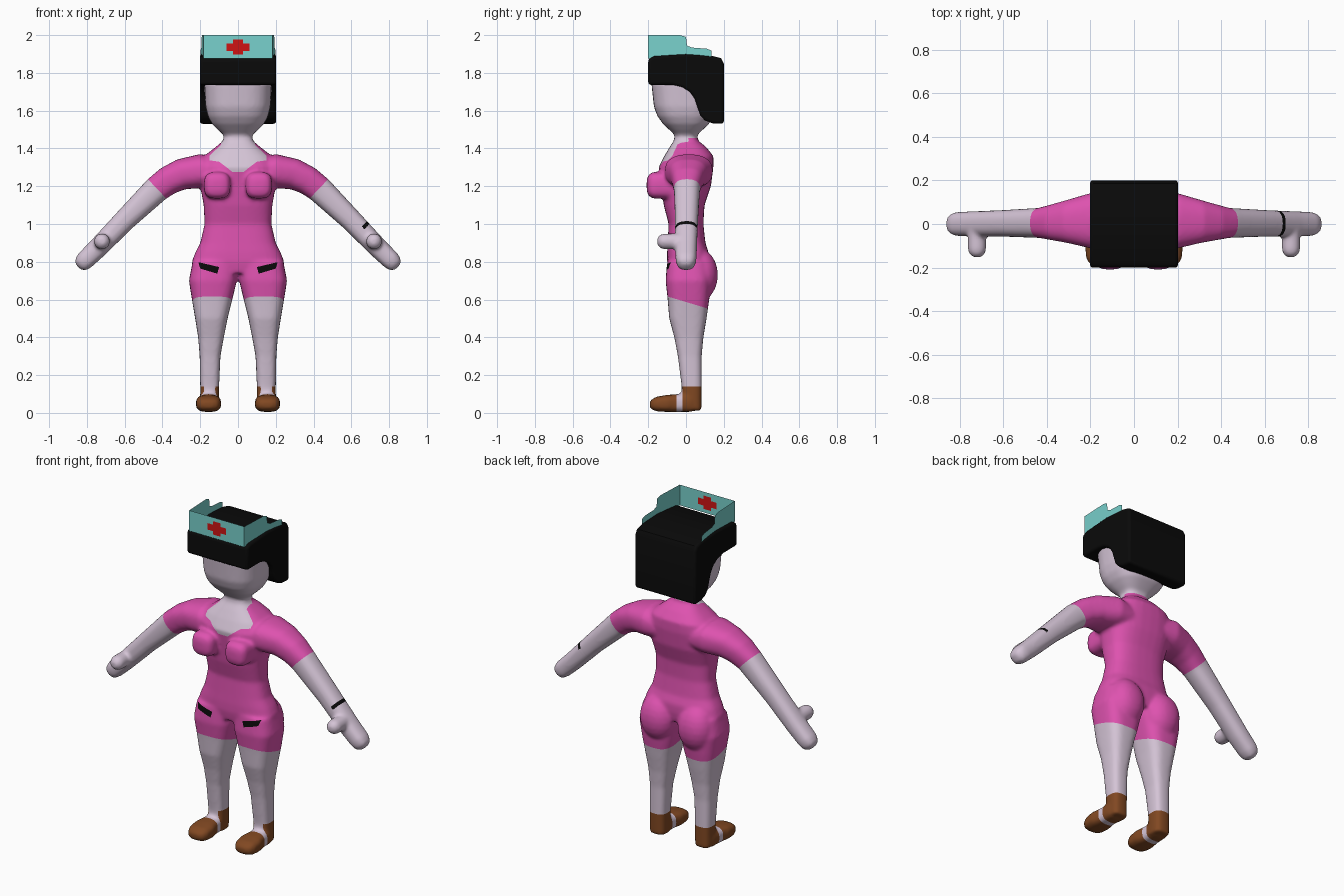
import bpy, bmesh, math
from mathutils import Vector

cube = bpy.data.objects.get("Cube")
if cube:
    bpy.data.objects.remove(cube)

X, Y, Z = Vector((1, 0, 0)), Vector((0, 1, 0)), Vector((0, 0, 1))


def material(name, rgb):
    m = bpy.data.materials.new(name)
    m.use_nodes = True
    m.diffuse_color = (*rgb, 1)
    m.node_tree.nodes["Principled BSDF"].inputs["Base Color"].default_value = (*rgb, 1)
    return m


skin = material("skin", (0.66, 0.55, 0.67))
pink = material("pink_cloth", (0.73, 0.085, 0.43))
black = material("black", (0.003, 0.003, 0.003))
brown = material("brown_leather", (0.22, 0.065, 0.016))
teal = material("teal_cloth", (0.19, 0.64, 0.61))
red = material("red", (0.62, 0.007, 0.007))


def finish(name, bm, mats, angle=40):
    me = bpy.data.meshes.new(name)
    bm.to_mesh(me)
    bm.free()
    ob = bpy.data.objects.new(name, me)
    bpy.context.collection.objects.link(ob)
    for m in mats:
        me.materials.append(m)
    bpy.ops.object.select_all(action="DESELECT")
    ob.select_set(True)
    bpy.context.view_layer.objects.active = ob
    bpy.ops.object.shade_smooth_by_angle(angle=math.radians(angle))
    return ob


def loft(bm, rings, power=2.5, n=32):
    """Closed skin through rounded-box rings given as (centre, half axis u, half axis v)."""
    loops = []
    for c, u, v in rings:
        loop = []
        for i in range(n):
            a = math.tau * i / n
            p, q = math.cos(a), math.sin(a)
            p = math.copysign(abs(p) ** (2 / power), p)
            q = math.copysign(abs(q) ** (2 / power), q)
            loop.append(bm.verts.new(c + u * p + v * q))
        loops.append(loop)
    faces = [bm.faces.new(loops[0]), bm.faces.new(loops[-1])]
    for a, b in zip(loops, loops[1:]):
        for i in range(n):
            j = (i + 1) % n
            faces.append(bm.faces.new((a[i], a[j], b[j], b[i])))
    bmesh.ops.recalc_face_normals(bm, faces=faces)


bm = bmesh.new()

# Torso, neck and head: z, centre y, half width, half depth
trunk = [(0.74, 0.01, 0.2, 0.1), (0.8, 0.01, 0.245, 0.11), (0.85, 0.01, 0.226, 0.11),
         (0.9, 0.003, 0.2, 0.1), (1.0, 0, 0.177, 0.092), (1.1, -0.01, 0.182, 0.108),
         (1.2, 0, 0.2, 0.132), (1.3, 0, 0.21, 0.145), (1.36, 0.015, 0.18, 0.13),
         (1.41, 0.01, 0.115, 0.095), (1.44, 0, 0.08, 0.065), (1.47, 0, 0.074, 0.058),
         (1.5, 0, 0.108, 0.09), (1.53, 0, 0.138, 0.122), (1.57, -0.003, 0.16, 0.148),
         (1.62, -0.003, 0.172, 0.167), (1.74, -0.003, 0.179, 0.18), (1.82, 0, 0.17, 0.17)]
loft(bm, [(Vector((0, y, z)), X * w, Y * d) for z, y, w, d in trunk], 2.7)

# Arm: x, y, z, half thickness, half depth
arm = [(0.08, 0.01, 1.27, 0.07, 0.12), (0.2, 0.015, 1.28, 0.09, 0.127),
       (0.3, 0.012, 1.263, 0.082, 0.1), (0.37, 0.008, 1.23, 0.076, 0.083),
       (0.43, 0.005, 1.185, 0.071, 0.069), (0.6, 0.003, 1.02, 0.058, 0.061),
       (0.74, 0, 0.875, 0.053, 0.058), (0.81, 0, 0.808, 0.05, 0.055),
       (0.832, 0, 0.785, 0.042, 0.046), (0.845, 0, 0.772, 0.022, 0.024)]
# Leg: z, centre x, half width, centre y, half depth
leg = [(0.012, 0.15, 0.05, 0.03, 0.052), (0.14, 0.15, 0.05, 0.03, 0.053),
       (0.3, 0.148, 0.055, 0.02, 0.063), (0.4, 0.143, 0.068, 0.015, 0.077),
       (0.5, 0.141, 0.086, 0.01, 0.099), (0.6, 0.137, 0.107, 0.013, 0.11),
       (0.7, 0.133, 0.127, 0.012, 0.12), (0.8, 0.12, 0.12, 0.01, 0.11)]
# Foot: y, half width, centre z, half height
foot = [(0.03, 0.05, 0.052, 0.047), (-0.05, 0.056, 0.052, 0.047), (-0.1, 0.068, 0.05, 0.045),
        (-0.155, 0.064, 0.047, 0.039), (-0.182, 0.05, 0.045, 0.027), (-0.192, 0.028, 0.044, 0.014)]
thumb = [(0, 0.042), (-0.12, 0.042), (-0.14, 0.034), (-0.152, 0.018)]
bust = [(-0.07, 0.072), (-0.175, 0.07), (-0.198, 0.056), (-0.208, 0.03)]

for s in (1, -1):
    pts = [Vector((s * x, y, z)) for x, y, z, _, _ in arm]
    rings = []
    for i, (_, _, _, t, d) in enumerate(arm):
        along = (pts[min(i + 1, len(pts) - 1)] - pts[max(i - 1, 0)]).normalized()
        rings.append((pts[i], along.cross(Y).normalized() * t, Y * d))
    loft(bm, rings, 2.5)
    loft(bm, [(Vector((s * x, y, z)), X * w, Y * d) for z, x, w, y, d in leg], 3)
    loft(bm, [(Vector((s * 0.156, y, z)), X * w, Z * h) for y, w, z, h in foot], 3)
    loft(bm, [(Vector((s * 0.72, y, 0.908)), X * r, Z * r) for y, r in thumb], 2)
    loft(bm, [(Vector((s * 0.11, y, 1.205)), X * r, Z * r) for y, r in bust], 3)
    # Buttock
    b = [(math.cos(math.pi * k / 12), math.sin(math.pi * k / 12)) for k in range(1, 12)]
    loft(bm, [(Vector((s * 0.125, 0.066, 0.73 + 0.14 * c)), X * 0.11 * r, Y * 0.103 * r)
              for c, r in b], 2.2)

# Fuse the parts into one smooth body
draft = finish("body_draft", bm, [])
fuse = draft.modifiers.new("fuse", "REMESH")
fuse.mode = "VOXEL"
fuse.voxel_size = 0.0095
soften = draft.modifiers.new("soften", "SMOOTH")
soften.factor = 0.5
soften.iterations = 8
graph = bpy.context.evaluated_depsgraph_get()
fused = bpy.data.meshes.new_from_object(draft.evaluated_get(graph))
bm = bmesh.new()
bm.from_mesh(fused)
bpy.data.objects.remove(draft)
bpy.data.meshes.remove(fused)


def cut(point, normal, where):
    """Slice the faces that satisfy a rule, so a colour border runs straight."""
    geom = set()
    for f in bm.faces:
        if where(f.calc_center_median()):
            geom.update((f, *f.verts, *f.edges))
    bmesh.ops.bisect_plane(bm, geom=list(geom), plane_co=point, plane_no=normal, dist=1e-5)


def cut_line(a, b, s):
    """Slice the front along a line between two (x, z) points on side s."""
    p, q = Vector((s * a[0], 0, a[1])), Vector((s * b[0], 0, b[1]))
    mid, reach = (p + q) / 2, (q - p).length / 2 + 0.015
    cut(p, (q - p).cross(Y).normalized(),
        lambda c: c.y < 0.02 and math.hypot(c.x - mid.x, c.z - mid.z) < reach)


neckline = [(0.03, 1.275), (0.06, 1.3), (0.1, 1.33), (0.15, 1.337), (0.152, 1.36),
            (0.09, 1.42), (0.085, 1.455)]
pocket = [(0.1, 0.772), (0.21, 0.798), (0.2, 0.764), (0.11, 0.737)]
sleeve_point, arm_dir = Vector((0.432, 0, 1.19)), Vector((0.725, 0, -0.69))
hem_dir = Vector((0, 0.3, 1))
hem = 0.587
band = (0.302, 0.322)

for s in (1, -1):
    for a, b in zip(neckline, neckline[1:]):
        cut_line(a, b, s)
    for a, b in zip(pocket, pocket[1:] + pocket[:1]):
        cut_line(a, b, s)
    cut((s * sleeve_point.x, 0, sleeve_point.z), (s * arm_dir.x, 0, arm_dir.z),
        lambda c: s * c.x > 0.3)
for t in band:
    cut(sleeve_point + arm_dir * t, arm_dir, lambda c: c.x > 0.5)
cut((0, 0, hem), hem_dir, lambda c: c.z < 0.75 and abs(c.x) < 0.35)
cut((0, 0, 0.14), Z, lambda c: c.z < 0.3)
cut((0, 0, 1.455), Z, lambda c: 1.4 < c.z < 1.5)
cut((0, 0, 1.275), Z, lambda c: 1.2 < c.z < 1.3 and abs(c.x) < 0.06 and c.y < 0)
for y in (-0.05, -0.018):
    cut((0, y, 0), Y, lambda c: c.z < 0.16)


def in_neckline(x, z):
    for (x0, z0), (x1, z1) in zip(neckline, neckline[1:]):
        if z0 <= z <= z1:
            return x < x0 + (x1 - x0) * (z - z0) / (z1 - z0)
    return False


def in_pocket(x, z):
    return all((x1 - x0) * (z - z0) - (z1 - z0) * (x - x0) <= 0
               for (x0, z0), (x1, z1) in zip(pocket, pocket[1:] + pocket[:1]))


def body_colour(f):
    c = f.calc_center_median()
    x = abs(c.x)
    along = (Vector((x, 0, c.z)) - sleeve_point).dot(arm_dir)
    if x > 0.3 and along > 0:  # bare arm, with a band on the left wrist
        outer = f.normal.dot(Vector((0.69, 0, 0.725))) > 0.25
        return 2 if c.x > 0 and outer and band[0] < along < band[1] else 0
    if c.z > 1.455 or (c.y < 0.01 and in_neckline(x, c.z)):
        return 0
    if c.dot(hem_dir) > hem:
        return 2 if c.y < 0 and in_pocket(x, c.z) else 1
    if c.z < 0.14 and (c.y < -0.05 or c.y > -0.018):
        return 3
    return 0


bm.normal_update()
for f in bm.faces:
    f.material_index = body_colour(f)
finish("body", bm, [skin, pink, black, brown], 60)

# Hair: side outline pushed across the head, fringe in front and long at the back
outline = [(-0.2, 1.737), (-0.2, 1.872), (-0.17, 1.888), (0, 1.9), (0.13, 1.892), (0.185, 1.878),
           (0.2, 1.85), (0.2, 1.53), (0.14, 1.533), (0.1, 1.548), (0.075, 1.575), (0.06, 1.62),
           (0.045, 1.665), (0.02, 1.7), (-0.02, 1.725), (-0.07, 1.737)]
bm = bmesh.new()
side = bm.faces.new([bm.verts.new((-0.202, y, z)) for y, z in outline])
push = bmesh.ops.extrude_face_region(bm, geom=[side])["geom"]
bmesh.ops.translate(bm, vec=X * 0.404, verts=[v for v in push if isinstance(v, bmesh.types.BMVert)])
bmesh.ops.recalc_face_normals(bm, faces=bm.faces)
hair = finish("hair", bm, [black])
bevel = hair.modifiers.new("round_edges", "BEVEL")
bevel.width = 0.014
bevel.segments = 3
bevel.limit_method = "ANGLE"
bevel.angle_limit = math.radians(50)

# Cap: open sheet with a cross in the front panel and stepped sides
bm = bmesh.new()
xs = [-0.183, -0.06, -0.026, 0.026, 0.06, 0.183]
zs = [1.876, 1.897, 1.917, 1.956, 1.977, 2.0]
grid = [[bm.verts.new((x, -0.202, z)) for x in xs] for z in zs]
for r in range(5):
    for k in range(5):
        f = bm.faces.new((grid[r][k], grid[r][k + 1], grid[r + 1][k + 1], grid[r + 1][k]))
        f.material_index = int((r == 2 and 1 <= k <= 3) or (k == 2 and 1 <= r <= 3))
wall = [(-0.202, 1.876), (0.135, 1.876), (0.135, 1.918), (0.11, 1.928), (0.03, 1.934),
        (0.005, 1.945), (0, 1.99), (-0.03, 2.0), (-0.202, 2.0)]
for s in (1, -1):
    loop = [bm.verts.new((s * (0.183 + 0.015 * (y + 0.202) / 0.337), y, z)) for y, z in wall]
    bm.faces.new(loop if s > 0 else loop[::-1])
finish("cap", bm, [teal, red], 30)
